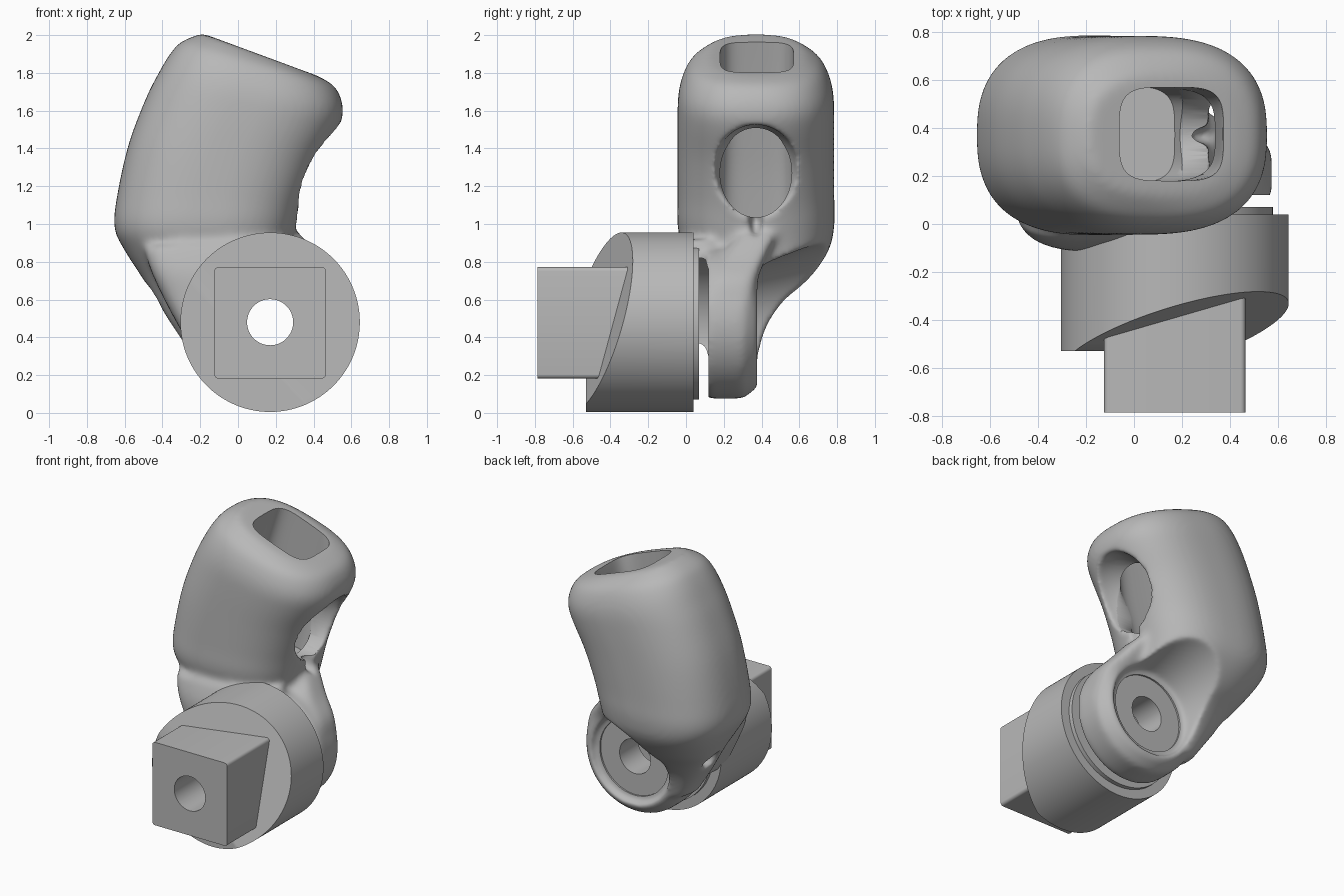
import bpy, bmesh, math
from mathutils import Matrix, Vector

cube = bpy.data.objects.get("Cube")
if cube:
    bpy.data.objects.remove(cube, do_unlink=True)

grey = bpy.data.materials.new("plain grey")
grey.use_nodes = True
grey.diffuse_color = (0.48, 0.48, 0.48, 1)
grey.node_tree.nodes["Principled BSDF"].inputs["Base Color"].default_value = (0.48, 0.48, 0.48, 1)

PX, PZ = 0.17, 0.48      # pivot axis, running along y


def make(name, bm):
    bmesh.ops.recalc_face_normals(bm, faces=bm.faces)
    mesh = bpy.data.meshes.new(name)
    bm.to_mesh(mesh)
    bm.free()
    mesh.materials.append(grey)
    ob = bpy.data.objects.new(name, mesh)
    bpy.context.scene.collection.objects.link(ob)
    return ob


def disc(bm, r0, r1, y0, y1, segs=96, dx=0, dz=0):
    """Cylinder or cone along the pivot axis, radius r0 at y0 and r1 at y1."""
    m = Matrix.Translation((PX + dx, (y0 + y1) / 2, PZ + dz)) @ Matrix.Rotation(-math.pi / 2, 4, 'X')
    bmesh.ops.create_cone(bm, cap_ends=True, segments=segs, radius1=r0, radius2=r1,
                          depth=y1 - y0, matrix=m)


def smooth_path(sections, steps=4):
    """Catmull-Rom interpolation between sections."""
    pts = [sections[0], *sections, sections[-1]]
    out = []
    for p, a, b, q in zip(pts, pts[1:], pts[2:], pts[3:]):
        for k in range(steps):
            t = k / steps
            out.append([0.5 * (2 * v1 + (v2 - v0) * t + (2 * v0 - 5 * v1 + 4 * v2 - v3) * t ** 2
                               + (3 * v1 - v0 - 3 * v2 + v3) * t ** 3)
                        for v0, v1, v2, v3 in zip(p, a, b, q)])
    return out + [sections[-1]]


def loft(bm, sections, power, n=64):
    """Skin rounded sections, each (left x, z, right x, z, y low, y high)."""
    rings = []
    for xl, zl, xr, zr, y0, y1 in smooth_path(sections):
        mid = Vector(((xl + xr) / 2, (y0 + y1) / 2, (zl + zr) / 2))
        half = Vector(((xr - xl) / 2, 0, (zr - zl) / 2))
        ring = []
        for i in range(n):
            a = math.tau * i / n
            c, s = math.cos(a), math.sin(a)
            u = math.copysign(abs(c) ** (2 / power), c)
            v = math.copysign(abs(s) ** (2 / power), s)
            ring.append(bm.verts.new(mid + half * u + Vector((0, v * (y1 - y0) / 2, 0))))
        rings.append(ring)
    for a, b in zip(rings, rings[1:]):
        for i in range(n):
            j = (i + 1) % n
            bm.faces.new((a[i], a[j], b[j], b[i]))
    bm.faces.new(rings[0])
    bm.faces.new(rings[-1])


def ellipsoid(bm, centre, size):
    m = Matrix.Translation(centre) @ Matrix.Diagonal((*size, 1))
    bmesh.ops.create_uvsphere(bm, u_segments=48, v_segments=32, radius=1, matrix=m)


def combine(ob, other, operation):
    other.hide_render = True
    mod = ob.modifiers.new("combine", 'BOOLEAN')
    mod.operation, mod.object, mod.solver = operation, other, 'EXACT'


def blend(ob, size, steps):
    """Remesh finely and relax, which rounds every join and edge."""
    mod = ob.modifiers.new("blend", 'REMESH')
    mod.mode, mod.voxel_size = 'VOXEL', size
    mod = ob.modifiers.new("soften", 'SMOOTH')
    mod.factor, mod.iterations = 0.5, steps


def finish(ob, angle):
    """Bake the modifiers and shade smooth with sharp edges kept."""
    bpy.context.view_layer.update()
    deps = bpy.context.evaluated_depsgraph_get()
    mesh = bpy.data.meshes.new_from_object(ob.evaluated_get(deps))
    ob.modifiers.clear()
    ob.data = mesh
    bpy.ops.object.select_all(action='DESELECT')
    ob.select_set(True)
    bpy.context.view_layer.objects.active = ob
    bpy.ops.object.shade_smooth_by_angle(angle=math.radians(angle))


# Hollow arm: leaning barrel with a tapered root
bm = bmesh.new()
loft(bm, [(-0.24, 0.30, 0.05, 0.22, 0.13, 0.37),
          (-0.36, 0.48, 0.15, 0.42, 0.11, 0.43),
          (-0.44, 0.61, 0.25, 0.56, 0.09, 0.52),
          (-0.51, 0.72, 0.29, 0.69, 0.05, 0.65),
          (-0.60, 0.86, 0.28, 0.86, -0.01, 0.755),
          (-0.655, 0.98, 0.31, 1.00, -0.045, 0.785),
          (-0.64, 1.15, 0.35, 1.13, -0.045, 0.785),
          (-0.58, 1.42, 0.43, 1.32, -0.045, 0.785),
          (-0.49, 1.66, 0.52, 1.48, -0.045, 0.785),
          (-0.42, 1.80, 0.555, 1.57, -0.04, 0.78),
          (-0.36, 1.90, 0.55, 1.65, -0.015, 0.755),
          (-0.30, 1.965, 0.51, 1.73, 0.03, 0.71),
          (-0.19, 2.01, 0.42, 1.785, 0.12, 0.62)], 2.55)
arm = make("hollow_arm", bm)

# Web joining the root to the front disc
bm = bmesh.new()
loft(bm, [(-0.27, 0.38, 0.0, 0.36, -0.14, 0.2),
          (-0.38, 0.58, 0.2, 0.58, -0.12, 0.2),
          (-0.46, 0.75, 0.3, 0.76, -0.11, 0.2),
          (-0.50, 0.88, 0.28, 0.92, -0.06, 0.2)], 3.5)
web = make("front_web", bm)

# Hinge plate with chamfered rim and a ridge climbing to the window
bm = bmesh.new()
disc(bm, 0.405, 0.405, 0.1, 0.31)
plate = make("hinge_plate", bm)
bm = bmesh.new()
disc(bm, 0.405, 0.345, 0.30, 0.38)
rim = make("hinge_rim", bm)
bm = bmesh.new()
loft(bm, [(0.0, 0.55, 0.565, 0.50, 0.11, 0.37),
          (0.0, 0.72, 0.535, 0.69, 0.12, 0.38),
          (0.0, 0.86, 0.43, 0.82, 0.18, 0.43),
          (0.0, 0.98, 0.33, 0.95, 0.28, 0.49)], 5)
ridge = make("hinge_ridge", bm)

# Soft cuts: side window, its lower notch, flared hinge pocket, root opening
bm = bmesh.new()
ellipsoid(bm, (0.46, 0.37, 1.27), (0.32, 0.225, 0.26))
window = make("window_cutter", bm)
bm = bmesh.new()
ellipsoid(bm, (0.35, 0.37, 1.02), (0.12, 0.04, 0.09))
notch = make("notch_cutter", bm)
bm = bmesh.new()
disc(bm, 0.30, 0.48, 0.34, 0.9)
pocket = make("pocket_cutter", bm)
bm = bmesh.new()
ellipsoid(bm, (-0.46, 0.33, 0.61), (0.12, 0.06, 0.07))
opening = make("opening_cutter", bm)

for part in (web, plate, rim, ridge):
    combine(arm, part, 'UNION')
blend(arm, 0.018, 8)
for cutter in (pocket, window, notch, opening):
    combine(arm, cutter, 'DIFFERENCE')
blend(arm, 0.014, 14)

# Sharp cuts: top channel, window throat, hinge slot, bolt seat and bolt hole
bm = bmesh.new()
loft(bm, [(-0.33, 0.99, 0.17, 0.97, 0.17, 0.575),
          (-0.27, 1.25, 0.25, 1.20, 0.17, 0.575),
          (-0.20, 1.50, 0.32, 1.37, 0.175, 0.57),
          (-0.06, 1.965, 0.37, 1.79, 0.18, 0.57),
          (0.0, 2.12, 0.43, 1.94, 0.18, 0.57)], 4)
channel = make("channel_cutter", bm)
bm = bmesh.new()
bmesh.ops.create_cone(bm, cap_ends=True, segments=64, radius1=1, radius2=1, depth=1,
                      matrix=Matrix.Translation((0.22, 0.37, 1.27)) @ Matrix.Diagonal((0.4, 0.19, 0.235, 1))
                      @ Matrix.Rotation(math.pi / 2, 4, 'Y'))
throat = make("throat_cutter", bm)
bm = bmesh.new()
disc(bm, 0.42, 0.42, 0.04, 0.12, dx=0.05, dz=-0.07)
slot = make("slot_cutter", bm)
bm = bmesh.new()
disc(bm, 0.27, 0.27, 0.33, 0.6)
seat = make("seat_cutter", bm)
bm = bmesh.new()
disc(bm, 0.122, 0.122, -1.0, 1.2, 64)
bolt = make("bolt_cutter", bm)
for cutter in (channel, throat, slot, seat, bolt):
    combine(arm, cutter, 'DIFFERENCE')
finish(arm, 50)

# Base disc, its front sliced off by a plane slanting in two directions
bm = bmesh.new()
disc(bm, 0.475, 0.475, -0.53, 0.04, 128)
bmesh.ops.bisect_plane(bm, geom=bm.verts[:] + bm.edges[:] + bm.faces[:],
                       plane_co=(PX, -0.47, PZ), plane_no=(0.29, -1, 0.27), clear_outer=True)
bmesh.ops.holes_fill(bm, edges=[e for e in bm.edges if e.is_boundary], sides=0)
base = make("base_disc", bm)

# Thin spacer behind the base disc
bm = bmesh.new()
disc(bm, 0.41, 0.41, 0.03, 0.07)
spacer = make("spacer_disc", bm)

# Square mounting block
bm = bmesh.new()
bmesh.ops.create_cube(bm, size=1, matrix=Matrix.Translation((PX, -0.5, 0.477))
                      @ Matrix.Diagonal((0.59, 0.57, 0.59, 1)))
edges = [e for e in bm.edges if abs(e.verts[0].co.y - e.verts[1].co.y) > 0.1]
bmesh.ops.bevel(bm, geom=edges, offset=0.022, segments=4, profile=0.5, affect='EDGES')
block = make("square_block", bm)

for ob in (base, spacer, block):
    combine(ob, bolt, 'DIFFERENCE')
    finish(ob, 30)

for helper in (web, plate, rim, ridge, window, notch, pocket, opening, channel, throat, slot, seat, bolt):
    bpy.data.objects.remove(helper, do_unlink=True)
